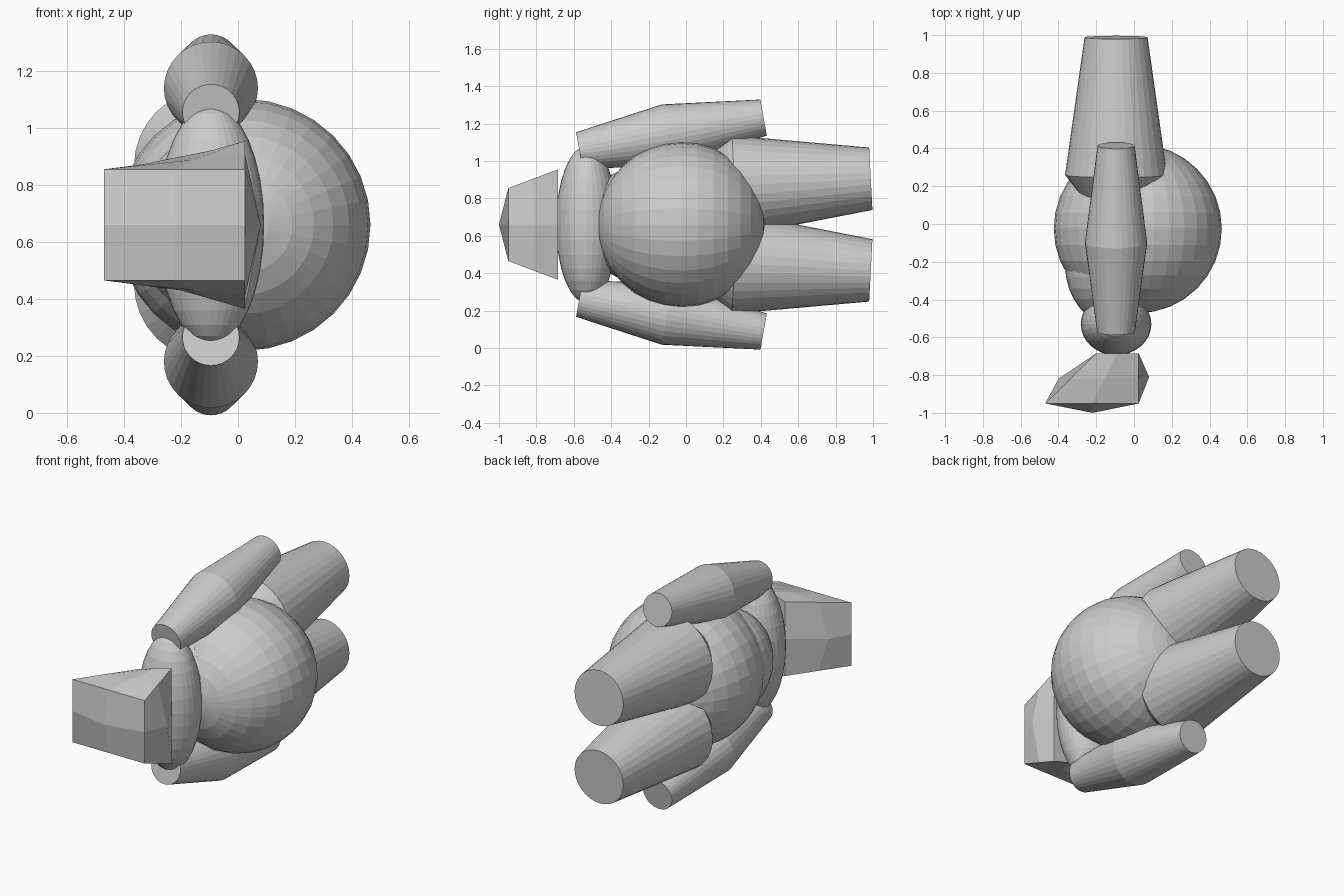
import bpy, bmesh, math
from mathutils import Vector

if "Cube" in bpy.data.objects:
    bpy.data.objects.remove(bpy.data.objects["Cube"])

MID = 0.66   # height of the mirror plane
AX = -0.095  # x of the body axis


def finish(bm, name, loc, mirror=False):
    bmesh.ops.recalc_face_normals(bm, faces=bm.faces[:])
    me = bpy.data.meshes.new(name)
    bm.to_mesh(me)
    bm.free()
    ob = bpy.data.objects.new(name, me)
    ob.location = loc
    bpy.context.collection.objects.link(ob)
    if mirror:
        m = ob.modifiers.new("Mirror", 'MIRROR')
        m.use_axis = (False, False, True)
        m.use_mirror_merge = False
    return ob


def ellipsoid(name, loc, radii, pole_y=False):
    bm = bmesh.new()
    bmesh.ops.create_uvsphere(bm, u_segments=32, v_segments=16, radius=1)
    for v in bm.verts:
        c = Vector((v.co.x, -v.co.z, v.co.y)) if pole_y else v.co
        v.co = [c[i] * radii[i] for i in range(3)]
    return finish(bm, name, loc)


def limb(name, stations, n=32):
    """Round limb through (y, z, radius) stations, mirrored top to bottom."""
    bm = bmesh.new()
    pts = [Vector((0, y, z)) for y, z, r in stations]
    rings = []
    for i, p in enumerate(pts):
        d = (pts[min(i + 1, len(pts) - 1)] - pts[max(i - 1, 0)]).normalized()
        up = Vector((0, -d.z, d.y))
        r = stations[i][2]
        ring = []
        for k in range(n):
            a = 2 * math.pi * k / n
            ring.append(bm.verts.new(p + up * (r * math.cos(a)) + Vector((r * math.sin(a), 0, 0))))
        rings.append(ring)
    for a, b in zip(rings, rings[1:]):
        for k in range(n):
            bm.faces.new((a[k], a[(k + 1) % n], b[(k + 1) % n], b[k]))
    bm.faces.new(rings[0])
    bm.faces.new(rings[-1])
    return finish(bm, name, (AX, 0, MID), True)


# Body masses
ellipsoid("belly", (0.02, -0.025, MID), (0.445, 0.447, 0.442), True)
ellipsoid("chest", (AX, -0.22, MID), (0.27, 0.32, 0.32), True)
ellipsoid("shoulders", (AX, -0.53, MID), (0.187, 0.165, 0.422))

# Arms and legs
limb("arms", [(-0.57, 0.395, 0.10), (-0.10, 0.48, 0.165), (0.415, 0.572, 0.098)])
limb("legs", [(0.13, 0.20, 0.17), (0.26, 0.207, 0.27), (0.988, 0.245, 0.167)])

# Head: sheared box with softly bulged face centres
bm = bmesh.new()
bmesh.ops.create_cube(bm, size=2)
corners = {(-1, -1): (-0.47, -0.95, 0.195), (1, -1): (0.025, -0.95, 0.195),
           (-1, 1): (-0.20, -0.685, 0.23), (1, 1): (0.025, -0.685, 0.295)}
for v in bm.verts:
    sz = v.co.z
    x, y, h = corners[(round(v.co.x), round(v.co.y))]
    v.co = (x, y, h * sz)
bmesh.ops.subdivide_edges(bm, edges=bm.edges[:], cuts=1, use_grid_fill=True)
centres = [(-0.22, -1.0, 0), (0.08, -0.81, 0), (-0.40, -0.82, 0)]
for c in centres:
    v = min(bm.verts, key=lambda w: (w.co - Vector(c)).length)
    v.co = c
finish(bm, "head", (0, 0, MID))
